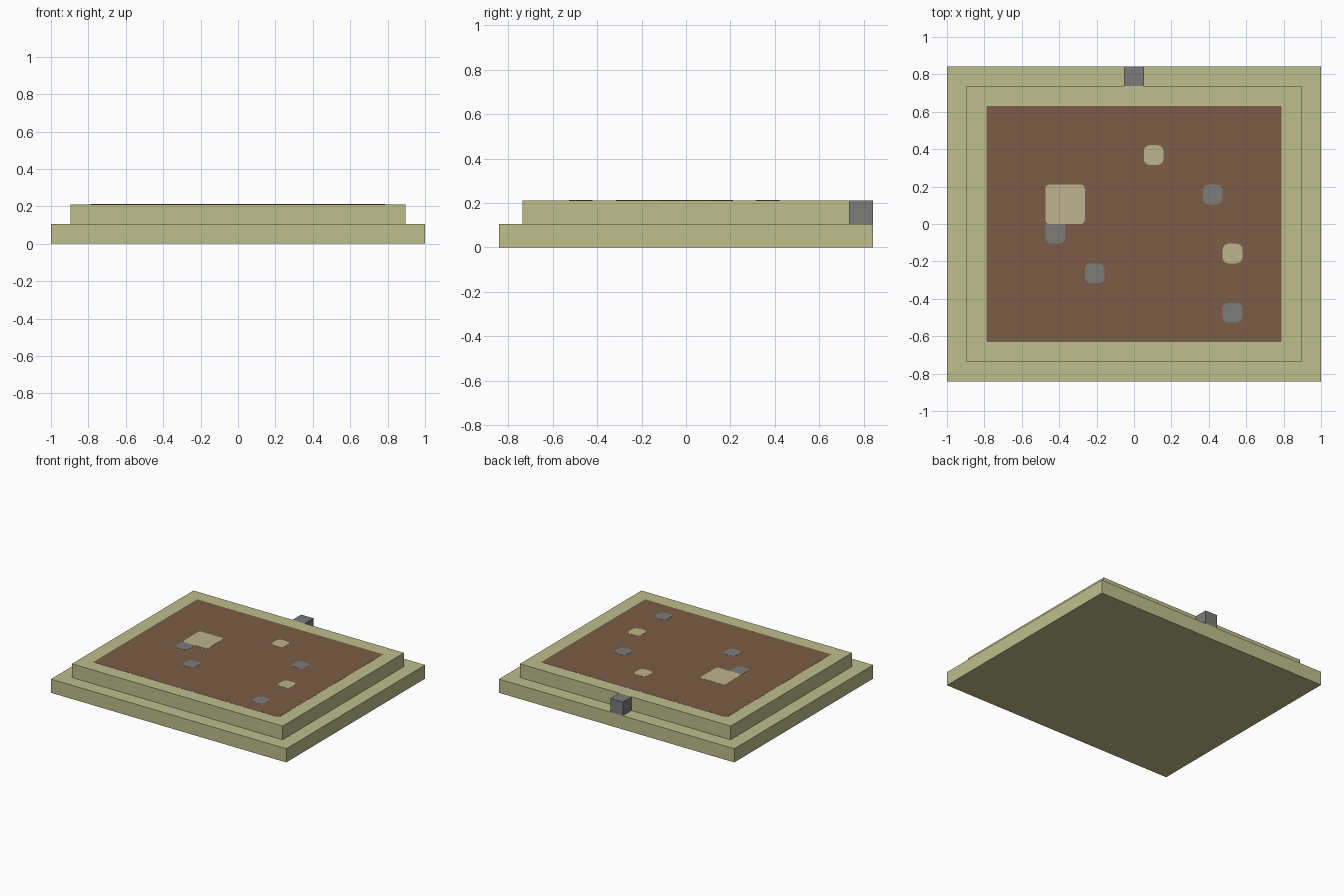
import bpy
import bmesh
import math

U = 2 / 19  # one block; the base is 19 blocks wide

cube = bpy.data.objects.get("Cube")
if cube:
    bpy.data.objects.remove(cube, do_unlink=True)


def material(name, rgb):
    linear = [((c / 255 + 0.055) / 1.055) ** 2.4 for c in rgb]
    mat = bpy.data.materials.new(name)
    mat.use_nodes = True
    mat.diffuse_color = (*linear, 1)
    mat.node_tree.nodes["Principled BSDF"].inputs["Base Color"].default_value = (*linear, 1)
    return mat


GREEN = material("pale_olive", (189, 191, 140))
BROWN = material("soil_brown", (124, 92, 70))
CREAM = material("cream", (188, 179, 142))
GREY = material("stone_grey", (124, 124, 123))


def slab(name, mat, x0, x1, y0, y1, z0, z1, radius=0.0, square_top=False):
    """Box in block units, with optional rounded vertical corners."""
    bm = bmesh.new()
    bmesh.ops.create_cube(bm, size=1)
    for v in bm.verts:
        v.co.x = (x0 if v.co.x < 0 else x1) * U
        v.co.y = (y0 if v.co.y < 0 else y1) * U
        v.co.z = (z0 if v.co.z < 0 else z1) * U
    if radius:
        middle = (y0 + y1) / 2 * U
        corners = [e for e in bm.edges
                   if abs(e.verts[0].co.z - e.verts[1].co.z) > 1e-6
                   and not (square_top and e.verts[0].co.y > middle)]
        bmesh.ops.bevel(bm, geom=corners, offset=radius * U, segments=4,
                        profile=0.5, affect='EDGES')
    mesh = bpy.data.meshes.new(name)
    bm.to_mesh(mesh)
    bm.free()
    mesh.materials.append(mat)
    obj = bpy.data.objects.new(name, mesh)
    bpy.context.collection.objects.link(obj)
    return obj


# Stepped base and rear block
slab("base_step", GREEN, -9.5, 9.5, -8, 8, 0, 1)
slab("upper_step", GREEN, -8.5, 8.5, -7, 7, 1, 2)
slab("rear_block", GREY, -0.5, 0.5, 7, 8, 1, 2)

# Thin painted soil bed
slab("soil_bed", BROWN, -7.5, 7.5, -6, 6, 2, 2.01, 0.08)

# Thin patches: left edge, bottom edge, size
for i, (x, y, size) in enumerate([(-4.5, 0, 2), (0.5, 3, 1), (4.5, -2, 1)]):
    slab(f"cream_patch_{i + 1}", CREAM, x, x + size, y, y + size, 2.01, 2.02,
         0.3 if size == 1 else 0.2)
for i, (x, y) in enumerate([(3.5, 1), (-4.5, -1), (-2.5, -3), (4.5, -5)]):
    slab(f"grey_patch_{i + 1}", GREY, x, x + 1, y, y + 1, 2.01, 2.02, 0.3,
         square_top=(y == -1))
